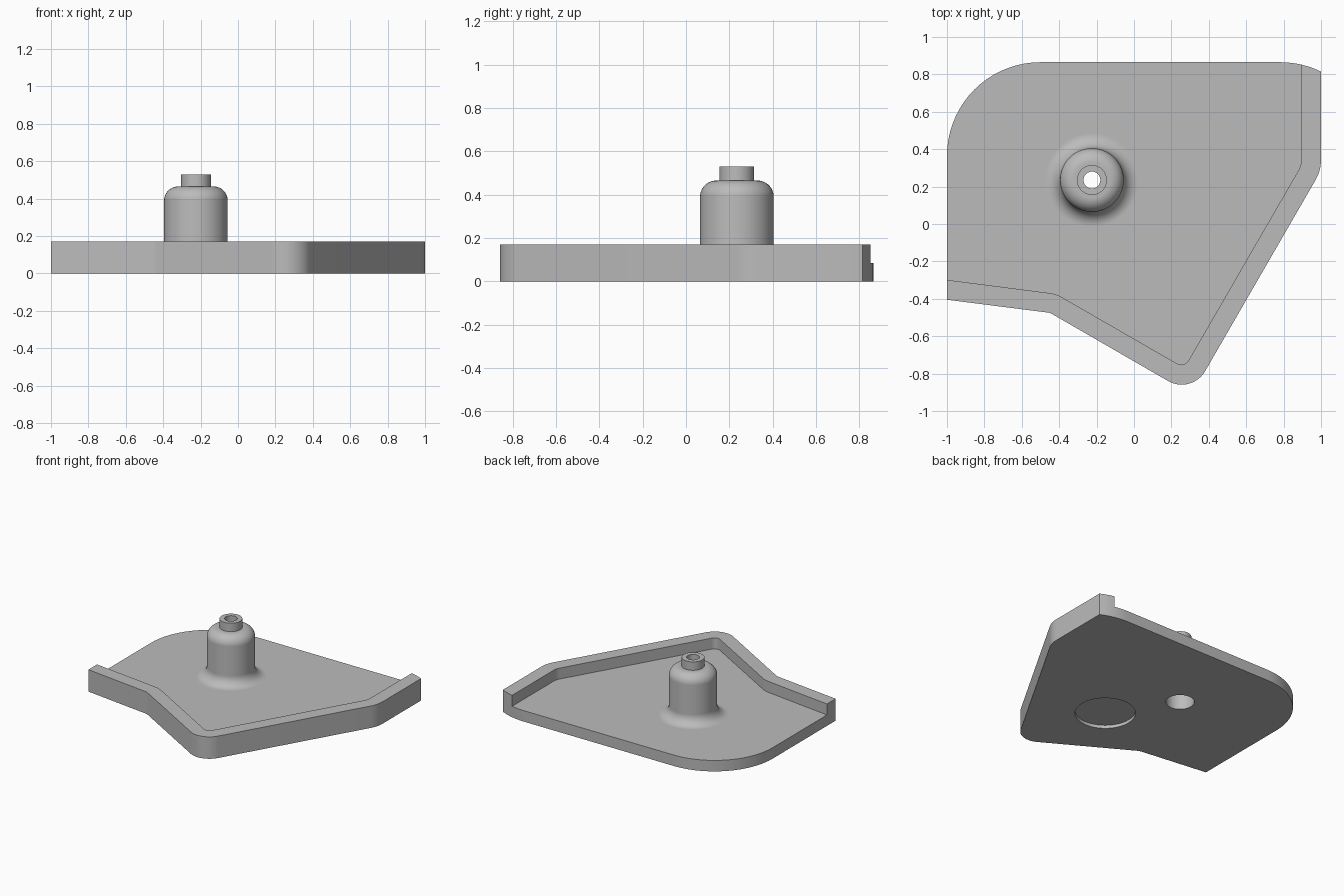
import bpy, bmesh, math
from mathutils import Vector, Matrix

cube = bpy.data.objects.get("Cube")
if cube:
    bpy.data.objects.remove(cube, do_unlink=True)

RIM_TOP, FLOOR = 0.17, 0.085
BOSS = (-0.225, 0.235)
RECESS = (0.077, -0.223)

grey = bpy.data.materials.new("plain_grey")
grey.use_nodes = True
colour = (0.5, 0.5, 0.5, 1)
grey.diffuse_color = colour
grey.node_tree.nodes["Principled BSDF"].inputs["Base Color"].default_value = colour


def rounded(corners):
    """Turn (x, y, radius) corners into a polyline with arcs at the corners."""
    path = []
    for i, (x, y, r) in enumerate(corners):
        p = Vector((x, y))
        if r == 0:
            path.append(p)
            continue
        u = (Vector(corners[i - 1][:2]) - p).normalized()
        v = (Vector(corners[(i + 1) % len(corners)][:2]) - p).normalized()
        half = u.angle(v) / 2
        centre = p + (u + v).normalized() * r / math.sin(half)
        reach = r / math.tan(half)
        a, b = p + u * reach - centre, p + v * reach - centre
        start = math.atan2(a.y, a.x)
        sweep = math.remainder(math.atan2(b.y, b.x) - start, math.tau)
        steps = max(3, math.ceil(abs(sweep) / math.radians(5)))
        for k in range(steps + 1):
            t = start + sweep * k / steps
            path.append(centre + Vector((math.cos(t), math.sin(t))) * r)
    return path


def finish(name, bm):
    bmesh.ops.remove_doubles(bm, verts=bm.verts, dist=1e-5)
    bmesh.ops.recalc_face_normals(bm, faces=bm.faces)
    mesh = bpy.data.meshes.new(name)
    bm.to_mesh(mesh)
    bm.free()
    mesh.materials.append(grey)
    obj = bpy.data.objects.new(name, mesh)
    bpy.context.collection.objects.link(obj)
    return obj


def prism(name, corners, z0, z1):
    bm = bmesh.new()
    face = bm.faces.new([bm.verts.new((p.x, p.y, z0)) for p in rounded(corners)])
    top = bmesh.ops.extrude_face_region(bm, geom=[face], use_keep_orig=True)
    moved = [g for g in top["geom"] if isinstance(g, bmesh.types.BMVert)]
    bmesh.ops.translate(bm, verts=moved, vec=(0, 0, z1 - z0))
    return finish(name, bm)


def lathe(name, corners, centre):
    """Spin a (radius, z, rounding) profile that starts and ends on the axis."""
    bm = bmesh.new()
    verts = [bm.verts.new((p.x, 0, p.y)) for p in rounded(corners)]
    edges = [bm.edges.new(pair) for pair in zip(verts, verts[1:])]
    bmesh.ops.spin(bm, geom=verts + edges, cent=(0, 0, 0), axis=(0, 0, 1),
                   angle=math.tau, steps=72, use_merge=True)
    bmesh.ops.transform(bm, matrix=Matrix.Translation((*centre, 0)), verts=bm.verts)
    return finish(name, bm)


def combine(target, tool, operation):
    tool.hide_render = True
    mod = target.modifiers.new(operation.title(), "BOOLEAN")
    mod.operation, mod.solver, mod.object = operation, "EXACT", tool
    bpy.context.view_layer.objects.active = target
    bpy.ops.object.modifier_apply(modifier=mod.name)
    bpy.data.objects.remove(tool, do_unlink=True)


# Plate outline, at full rim height
body = prism("base_plate", [
    (-1, -0.405, 0), (-0.449, -0.475, 0.06), (0.308, -0.912, 0.145),
    (1, 0.286, 0.22), (1, 0.815, 0), (0.8955, 0.865, 0.5), (-1, 0.865, 0.5),
], 0, RIM_TOP)

# Lowered floor that leaves the raised rim along the front and left
pocket = prism("pocket_cutter", [
    (-1.2, -0.273, 0), (-0.416, -0.374, 0.165), (0.269, -0.769, 0.045),
    (0.895, 0.314, 0.115), (0.895, 1.2, 0), (-1.2, 1.2, 0),
], FLOOR, 0.4)
combine(body, pocket, "DIFFERENCE")

# Hollow boss with a flared foot, round shoulder and short nozzle
boss = lathe("boss", [
    (0, 0.04, 0), (0.25, 0.04, 0), (0.25, FLOOR, 0), (0.17, FLOOR, 0.079),
    (0.17, 0.465, 0.075), (0.08, 0.465, 0), (0.08, 0.53, 0), (0, 0.53, 0),
], BOSS)
combine(body, boss, "UNION")

# Wide bore from below, narrowing through the nozzle
bore = lathe("bore_cutter", [
    (0, -0.1, 0), (0.1, -0.1, 0), (0.1, 0.395, 0.03),
    (0.045, 0.395, 0), (0.045, 0.7, 0), (0, 0.7, 0),
], BOSS)
combine(body, bore, "DIFFERENCE")

# Shallow round recess underneath
recess = lathe("recess_cutter", [
    (0, -0.1, 0), (0.213, -0.1, 0), (0.213, 0.025, 0), (0, 0.025, 0),
], RECESS)
combine(body, recess, "DIFFERENCE")

bpy.ops.object.select_all(action="DESELECT")
body.select_set(True)
bpy.context.view_layer.objects.active = body
bpy.ops.object.shade_smooth_by_angle(angle=math.radians(30))
